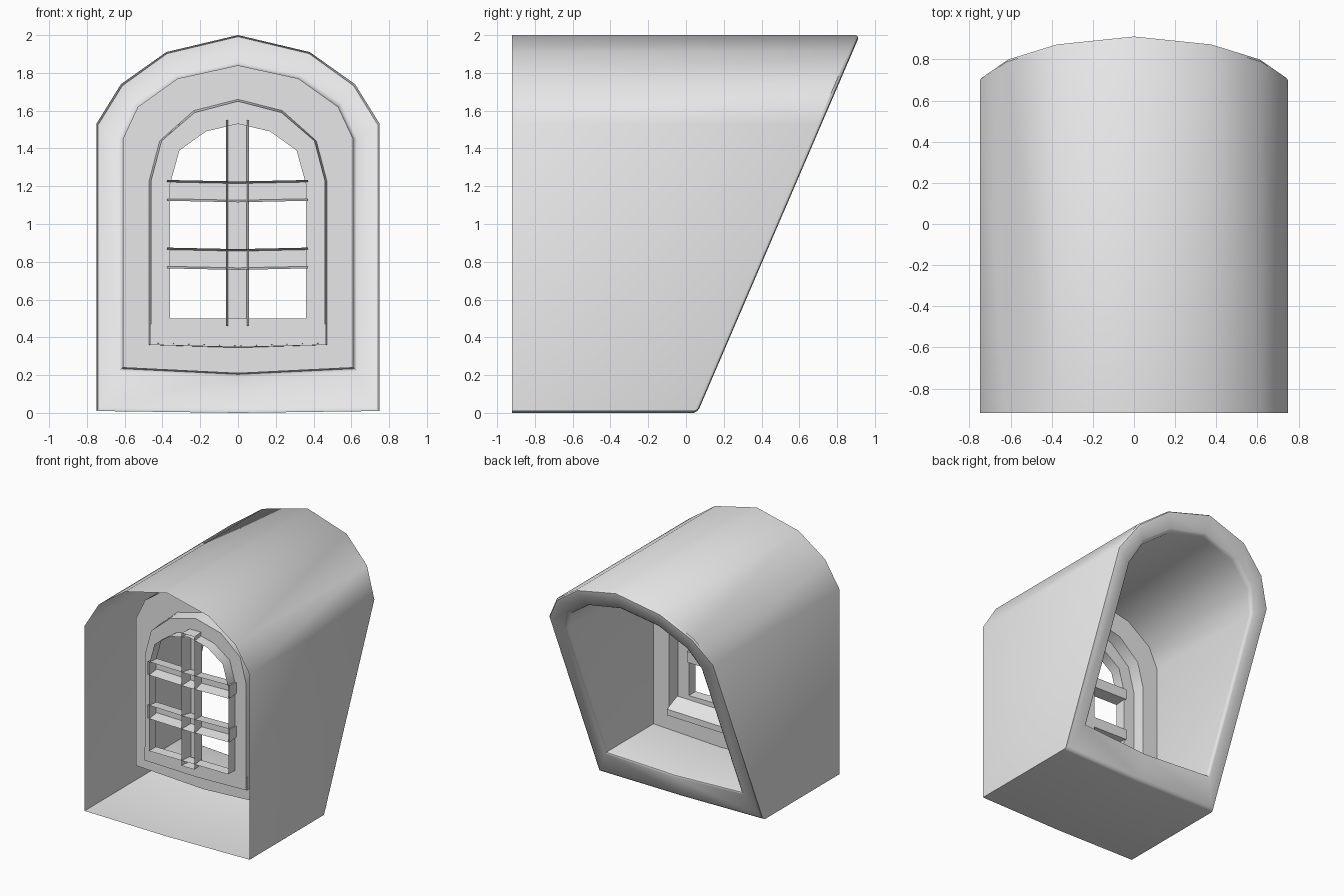
import bpy, bmesh, math

if "Cube" in bpy.data.objects:
    bpy.data.objects.remove(bpy.data.objects["Cube"])

stone = bpy.data.materials.new("plain grey")
stone.diffuse_color = (0.8, 0.8, 0.8, 1)
stone.use_nodes = True
stone.node_tree.nodes["Principled BSDF"].inputs["Base Color"].default_value = stone.diffuse_color


def make_object(name, verts, faces, fix_normals=False):
    mesh = bpy.data.meshes.new(name)
    mesh.from_pydata(verts, [], faces)
    if fix_normals:
        bm = bmesh.new()
        bm.from_mesh(mesh)
        bmesh.ops.recalc_face_normals(bm, faces=bm.faces)
        bm.to_mesh(mesh)
        bm.free()
    mesh.materials.append(stone)
    ob = bpy.data.objects.new(name, mesh)
    bpy.context.collection.objects.link(ob)
    bpy.ops.object.select_all(action='DESELECT')
    ob.select_set(True)
    bpy.context.view_layer.objects.active = ob
    bpy.ops.object.shade_smooth_by_angle(angle=math.radians(40))
    return ob


def mirror(half):
    """Close a half arch (bottom centre to top centre) into a full loop."""
    return half + [(-x, z) for x, z in half[-2:0:-1]]


def shrink(half, d):
    """Pull an arch inwards by about d."""
    zc = 0.95
    return [(max(x - d, 0) if x > 0.7 * half[1][0] else x * (1 - d / half[1][0]),
             z + d if z < zc - 0.5 else (z - d if z > zc + 0.5 else z)) for x, z in half]


def slope(z):
    """Depth of the leaning rear plane at height z."""
    return 0.06 + 0.43 * z


# Arch outlines, right half
outer = [(0, 0), (.75, .01), (.75, 1.53), (.62, 1.74), (.38, 1.91), (0, 2)]
tunnel = [(0, .21), (.61, .24), (.61, 1.45), (.53, 1.62), (.32, 1.77), (0, 1.84)]
recess = [(0, .345), (.47, .36), (.47, 1.23), (.415, 1.44), (.235, 1.6), (0, 1.66)]
opening = [(0, .5), (.36, .5), (.36, 1.21), (.31, 1.39), (.17, 1.49), (0, 1.53)]

# Surround: one folded sheet from the outer shell round the rim into the opening
stations = [
    (outer, lambda z: -0.92),
    (outer, lambda z: slope(z) - 0.02),
    (shrink(outer, 0.008), lambda z: slope(z) - 0.005),
    (shrink(outer, 0.025), slope),
    (shrink(tunnel, -0.02), slope),
    (shrink(tunnel, -0.006), lambda z: slope(z) - 0.01),
    (tunnel, lambda z: slope(z) - 0.03),
    (tunnel, lambda z: -0.45),
    (recess, lambda z: -0.45),
    (shrink(recess, 0.01), lambda z: -0.55),
    (opening, lambda z: -0.55),
    (opening, lambda z: -0.64),
]
verts, faces = [], []
for half, depth in stations:
    verts += [(x, depth(z), z) for x, z in mirror(half)]
n = len(mirror(outer))
for k in range(len(stations) - 1):
    for i in range(n):
        a, b, j = k * n, (k + 1) * n, (i + 1) % n
        faces.append((a + i, b + i, b + j, a + j))
make_object("window_surround", verts, faces)


def sweep(name, sections, closed):
    """Join equal cross-sections and cap both ends."""
    m = len(sections[0])
    pts = [p for s in sections for p in s]
    quads = []
    for k in range(len(sections) - 1):
        for i in range(m if closed else m - 1):
            a, b, j = k * m, (k + 1) * m, (i + 1) % m
            quads.append((a + i, a + j, b + j, b + i))
    last = (len(sections) - 1) * m
    quads.append(tuple(range(m))[::-1])
    quads.append(tuple(last + i for i in range(m)))
    return make_object(name, pts, quads, True)


# Sloped sill inside the recess
sill = [(-.548, .36), (-.42, .36), (-.42, .41), (-.548, .47)]
sweep("sill", [[(x, y, z - dip) for y, z in sill]
               for x, dip in ((-.465, 0), (0, .012), (.465, 0))], True)


def channel(half_width, front, back):
    """Tapered U section, open to the front: (across, depth)."""
    return [(-half_width, front), (-half_width * .8, back),
            (half_width * .8, back), (half_width, front)]


# Horizontal glazing bars, bowed slightly down in the middle
for name, zc in (("lower_bar", .82), ("upper_bar", 1.178)):
    sweep(name, [[(x, y, zc + c - dip) for c, y in channel(.055, -.64, -.54)]
                 for x, dip in ((-.375, 0), (0, .008), (.37, 0))], False)

# Vertical glazing bar
sweep("upright_bar", [[(c - .003, y, z) for c, y in channel(.061, -.645, -.535)]
                      for z in (.46, 1.55)], False)
